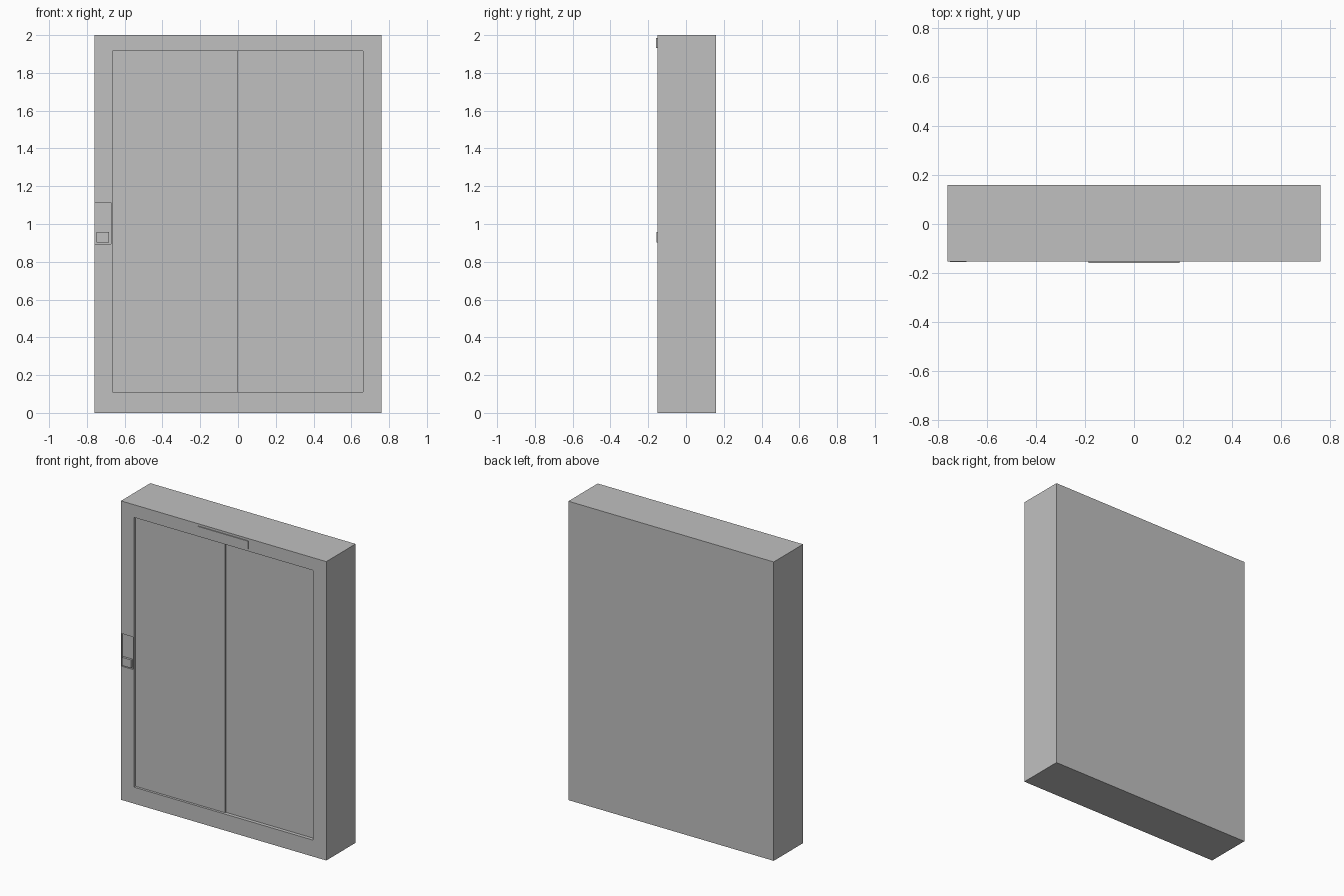
import bpy

# Remove the default cube
cube = bpy.data.objects.get("Cube")
if cube:
    bpy.data.objects.remove(cube, do_unlink=True)

GRAY = (0.53, 0.53, 0.53, 1)
metal = bpy.data.materials.new("plain_gray")
metal.use_nodes = True
metal.diffuse_color = GRAY
metal.node_tree.nodes["Principled BSDF"].inputs["Base Color"].default_value = GRAY

FRONT, BACK = -0.152, 0.158


def box(name, x, y, z):
    """Box spanning the given (low, high) ranges."""
    spans = (x, y, z)
    bpy.ops.mesh.primitive_cube_add(size=1, location=[sum(s) / 2 for s in spans])
    ob = bpy.context.object
    ob.name = name
    ob.scale = [s[1] - s[0] for s in spans]
    bpy.ops.object.transform_apply(location=False, rotation=False, scale=True)
    ob.data.materials.append(metal)
    return ob


def recess(target, name, x, depth, z):
    """Sink a rectangular pocket into the front face."""
    cutter = box(name, x, (FRONT - 0.1, FRONT + depth), z)
    cutter.hide_render = True
    mod = target.modifiers.new(name, "BOOLEAN")
    mod.operation = "DIFFERENCE"
    mod.solver = "EXACT"
    mod.object = cutter
    bpy.context.view_layer.objects.active = target
    bpy.ops.object.modifier_apply(modifier=mod.name)
    bpy.data.objects.remove(cutter, do_unlink=True)


# Thick surround with a door opening and a call panel pocket
surround = box("door_surround", (-0.76, 0.76), (FRONT, BACK), (0, 2))
recess(surround, "opening_cutter", (-0.665, 0.663), 0.03, (0.11, 1.915))
recess(surround, "panel_cutter", (-0.757, -0.672), 0.012, (0.895, 1.113))

# Two sliding doors, one running slightly ahead of the other
box("door_right", (-0.665, 0.0), (FRONT + 0.016, FRONT + 0.04), (0.11, 1.915))
box("door_left", (0.0, 0.663), (FRONT + 0.024, FRONT + 0.04), (0.11, 1.915))

# Call button block in the panel pocket
box("call_button", (-0.749, -0.683), (FRONT - 0.003, FRONT + 0.015), (0.902, 0.957))

# Floor indicator above the doors
box("floor_indicator", (-0.186, 0.186), (FRONT - 0.006, FRONT + 0.005), (1.932, 1.985))
